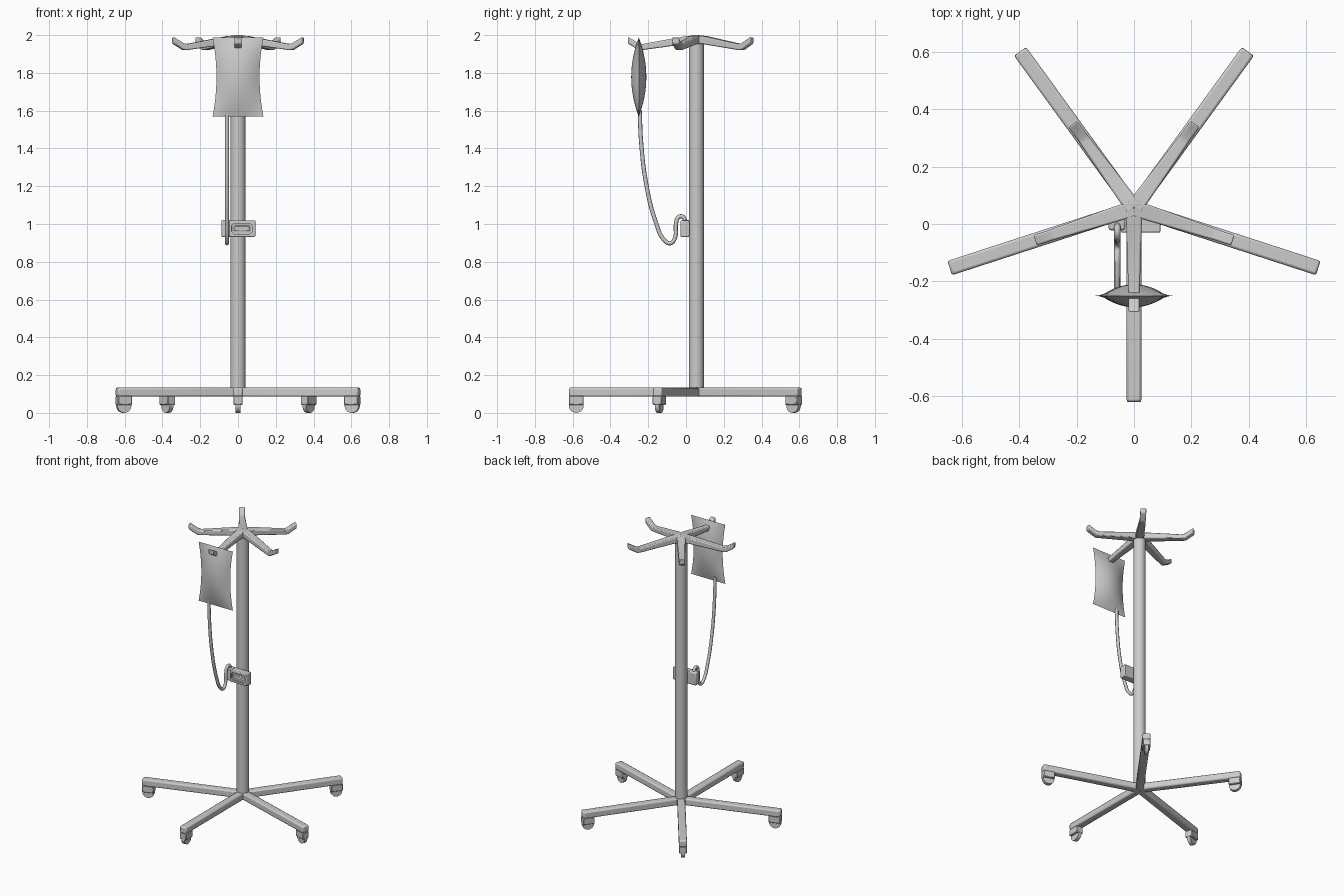
import bpy, bmesh, math
from mathutils import Matrix

if "Cube" in bpy.data.objects:
    bpy.data.objects.remove(bpy.data.objects["Cube"])

CENTRE = (0, 0.055)
ANGLES = [math.radians(-90 + 72 * i) for i in range(5)]


def finish(name, bm, bevel=0, segs=2, angle=None, smooth=True):
    bmesh.ops.recalc_face_normals(bm, faces=bm.faces)
    me = bpy.data.meshes.new(name)
    bm.to_mesh(me)
    bm.free()
    ob = bpy.data.objects.new(name, me)
    bpy.context.collection.objects.link(ob)
    if angle is not None:
        ob.location = (*CENTRE, 0)
        ob.rotation_euler = (0, 0, angle)
    if bevel:
        m = ob.modifiers.new("bevel", 'BEVEL')
        m.width, m.segments = bevel, segs
        m.limit_method = 'ANGLE'
    if smooth:
        bpy.ops.object.select_all(action='DESELECT')
        ob.select_set(True)
        bpy.context.view_layer.objects.active = ob
        bpy.ops.object.shade_smooth_by_angle(angle=math.radians(35))
    return ob


def box(name, lo, hi, **kw):
    bm = bmesh.new()
    bmesh.ops.create_cube(bm, size=1)
    for v in bm.verts:
        v.co = [(a + b) / 2 + c * (b - a) for a, b, c in zip(lo, hi, v.co)]
    return finish(name, bm, **kw)


def cylinder(name, r, depth, mat, segs=20, **kw):
    bm = bmesh.new()
    bmesh.ops.create_cone(bm, cap_ends=True, segments=segs, radius1=r,
                          radius2=r, depth=depth, matrix=mat)
    return finish(name, bm, **kw)


def strip(name, stations, **kw):
    """Bar through stations of (distance, top, bottom, half width)."""
    bm = bmesh.new()
    rings = [[bm.verts.new(p) for p in ((r, -w, b), (r, w, b), (r, w, t), (r, -w, t))]
             for r, t, b, w in stations]
    for a, c in zip(rings, rings[1:]):
        for i in range(4):
            j = (i + 1) % 4
            bm.faces.new((a[i], a[j], c[j], c[i]))
    bm.faces.new(rings[0])
    bm.faces.new(rings[-1])
    return finish(name, bm, **kw)


# central pole
cylinder("pole", 0.04, 1.88, Matrix.Translation((*CENTRE, 1.035)), segs=24)

for i, a in enumerate(ANGLES):
    # base leg
    box(f"base_leg_{i}", (0, -0.026, 0.086), (0.675, 0.026, 0.134), angle=a, bevel=0.009)
    # caster housing and wheel
    box(f"caster_housing_{i}", (0.597, -0.025, 0.042), (0.675, 0.025, 0.09), angle=a, bevel=0.004, segs=1)
    side = Matrix.Translation((0.636, 0, 0.039)) @ Matrix.Rotation(math.pi / 2, 4, 'X')
    cylinder(f"caster_wheel_{i}", 0.039, 0.024, side, angle=a)
    # hanging arm with turned-up tip
    strip(f"hook_arm_{i}", [(0, 2.0, 1.955, 0.028), (0.06, 1.994, 1.952, 0.027),
                            (0.285, 1.953, 1.921, 0.02), (0.305, 1.957, 1.921, 0.019),
                            (0.362, 1.99, 1.955, 0.019)], angle=a, bevel=0.006)

# fluid bag: two bulged sheets joined at a sharp rim
bm = bmesh.new()
for s in (-1, 1):
    new = bmesh.ops.create_grid(bm, x_segments=12, y_segments=16, size=1)["verts"]
    for v in new:
        u, t = v.co.x, v.co.y
        v.co = (u * (0.135 - 0.021 * (1 - t * t)),
                -0.25 + s * 0.04 * (1 - u * u) * (1 - t * t),
                1.778 + 0.21 * t)
bmesh.ops.remove_doubles(bm, verts=bm.verts, dist=0.0002)
finish("fluid_bag", bm)

# drip tube
cu = bpy.data.curves.new("drip_tube", 'CURVE')
cu.dimensions = '3D'
cu.bevel_depth, cu.bevel_resolution, cu.resolution_u = 0.011, 2, 6
path = [(-0.245, 1.60), (-0.238, 1.44), (-0.212, 1.22), (-0.16, 1.01), (-0.115, 0.915),
        (-0.083, 0.898), (-0.059, 0.925), (-0.053, 1.0), (-0.042, 1.034), (-0.02, 1.04),
        (-0.006, 1.02), (-0.005, 0.98)]
sp = cu.splines.new('BEZIER')
sp.bezier_points.add(len(path) - 1)
for p, (y, z) in zip(sp.bezier_points, path):
    p.co = (-0.058, y, z)
    p.handle_left_type = p.handle_right_type = 'AUTO'
cu.use_fill_caps = True
bpy.context.collection.objects.link(bpy.data.objects.new("drip_tube", cu))

# pump: side block plus main body with an octagonal recessed window
box("pump_side_block", (-0.088, -0.022, 0.93), (-0.03, 0.018, 1.022), bevel=0.008)
body = box("pump_body", (-0.046, -0.03, 0.932), (0.092, 0.02, 1.018), bevel=0.005)
bm = bmesh.new()
outline = [(-0.034, 0.96), (-0.022, 0.948), (0.064, 0.948), (0.076, 0.96),
           (0.076, 0.99), (0.064, 1.002), (-0.022, 1.002), (-0.034, 0.99)]
front = bm.faces.new([bm.verts.new((x, -0.05, z)) for x, z in outline])
ext = bmesh.ops.extrude_face_region(bm, geom=[front])["geom"]
for v in ext:
    if isinstance(v, bmesh.types.BMVert):
        v.co.y = -0.018
cutter = finish("window_cutter", bm, smooth=False)
cutter.hide_render = True
cutter.hide_viewport = True
cut = body.modifiers.new("window", 'BOOLEAN')
cut.operation, cut.object, cut.solver = 'DIFFERENCE', cutter, 'EXACT'
# screen inside the window
box("pump_screen", (-0.022, -0.026, 0.959), (0.064, -0.015, 0.991), bevel=0.008, segs=1)
